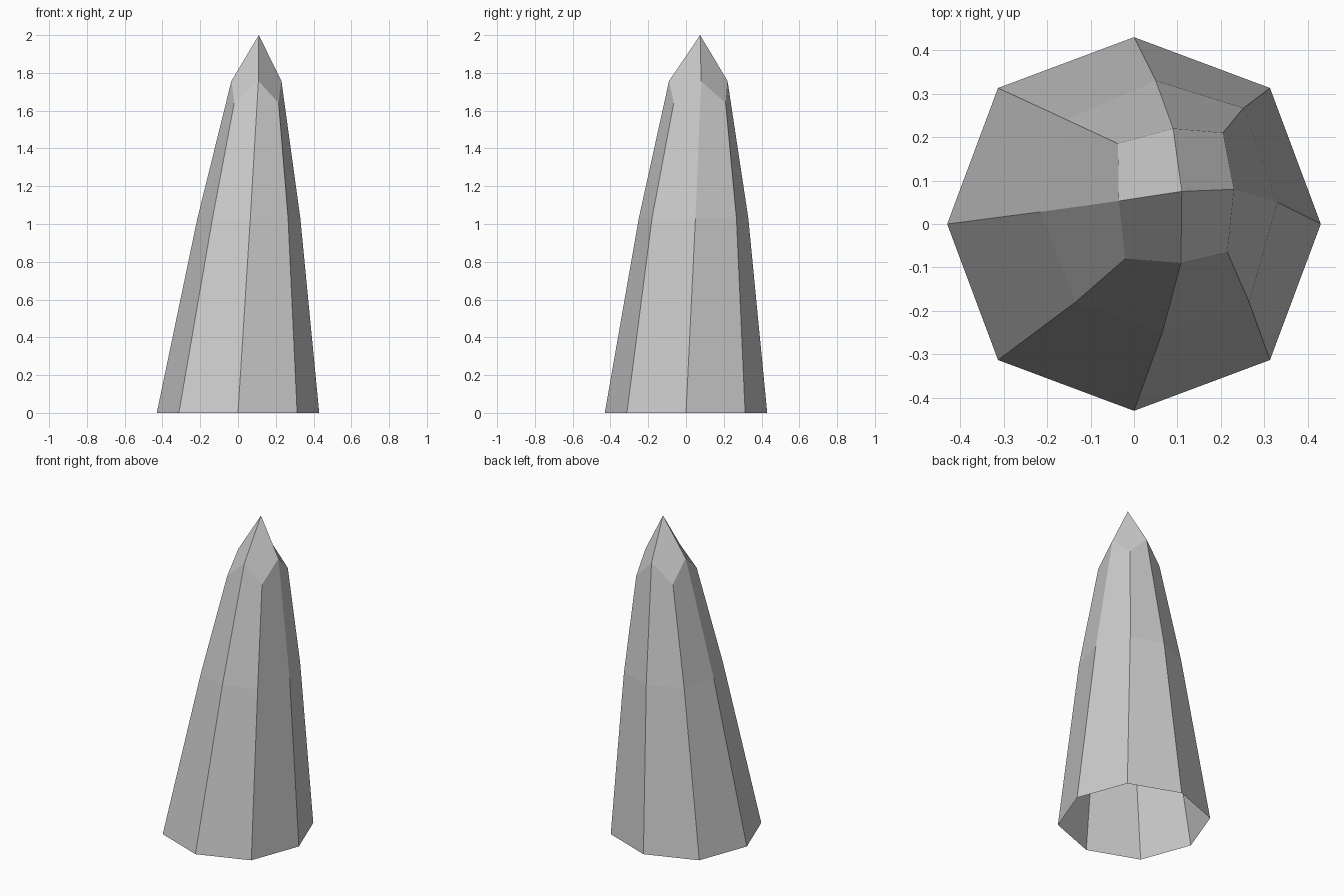
import bpy
import bmesh

# Remove only the default cube
default_cube = bpy.data.objects.get("Cube")
if default_cube:
    bpy.data.objects.remove(default_cube, do_unlink=True)

# Plain grey stone
stone = bpy.data.materials.new("grey_stone")
stone.use_nodes = True
grey = (0.6, 0.6, 0.6, 1)
stone.diffuse_color = grey
stone.node_tree.nodes["Principled BSDF"].inputs["Base Color"].default_value = grey

# Irregular octagonal outlines, counter-clockwise from the left (+x) corner
base_outline = [(.43, 0), (.313, .313), (0, .43), (-.313, .313),
                (-.43, 0), (-.313, -.313), (0, -.43), (.313, -.313)]
waist_outline = [(.33, .05), (.252, .267), (.05, .33), (-.155, .24),
                 (-.215, .028), (-.135, -.18), (.065, -.25), (.265, -.18)]
shoulder_outline = [(.23, .08), (.205, .21), (.09, .22), (-.037, .185),
                    (-.035, .053), (-.02, -.08), (.108, -.09), (.215, -.065)]


def add_ring(bm, outline, corner_height, diagonal_height):
    """Add one ring of vertices; every second corner may sit at another height."""
    heights = (corner_height, diagonal_height)
    return [bm.verts.new((x, y, heights[i % 2])) for i, (x, y) in enumerate(outline)]


def bridge(bm, lower, upper):
    """Join two rings with side faces."""
    count = len(lower)
    for i in range(count):
        j = (i + 1) % count
        bm.faces.new((lower[i], lower[j], upper[j], upper[i]))


# Leaning crystal shaft, open underneath
bm = bmesh.new()
base = add_ring(bm, base_outline, 0, 0)
waist = add_ring(bm, waist_outline, 1.03, 1.03)
shoulder = add_ring(bm, shoulder_outline, 1.757, 1.64)
bridge(bm, base, waist)
bridge(bm, waist, shoulder)

# Four kite-shaped facets meeting at the point
apex = bm.verts.new((.11, .075, 2))
for i in range(0, len(shoulder), 2):
    right, dip = shoulder[i], shoulder[i + 1]
    left = shoulder[(i + 2) % len(shoulder)]
    bm.faces.new((right, dip, left, apex))

mesh = bpy.data.meshes.new("crystal_spike")
bm.to_mesh(mesh)
bm.free()
mesh.materials.append(stone)
spike = bpy.data.objects.new("crystal_spike", mesh)
bpy.context.collection.objects.link(spike)
